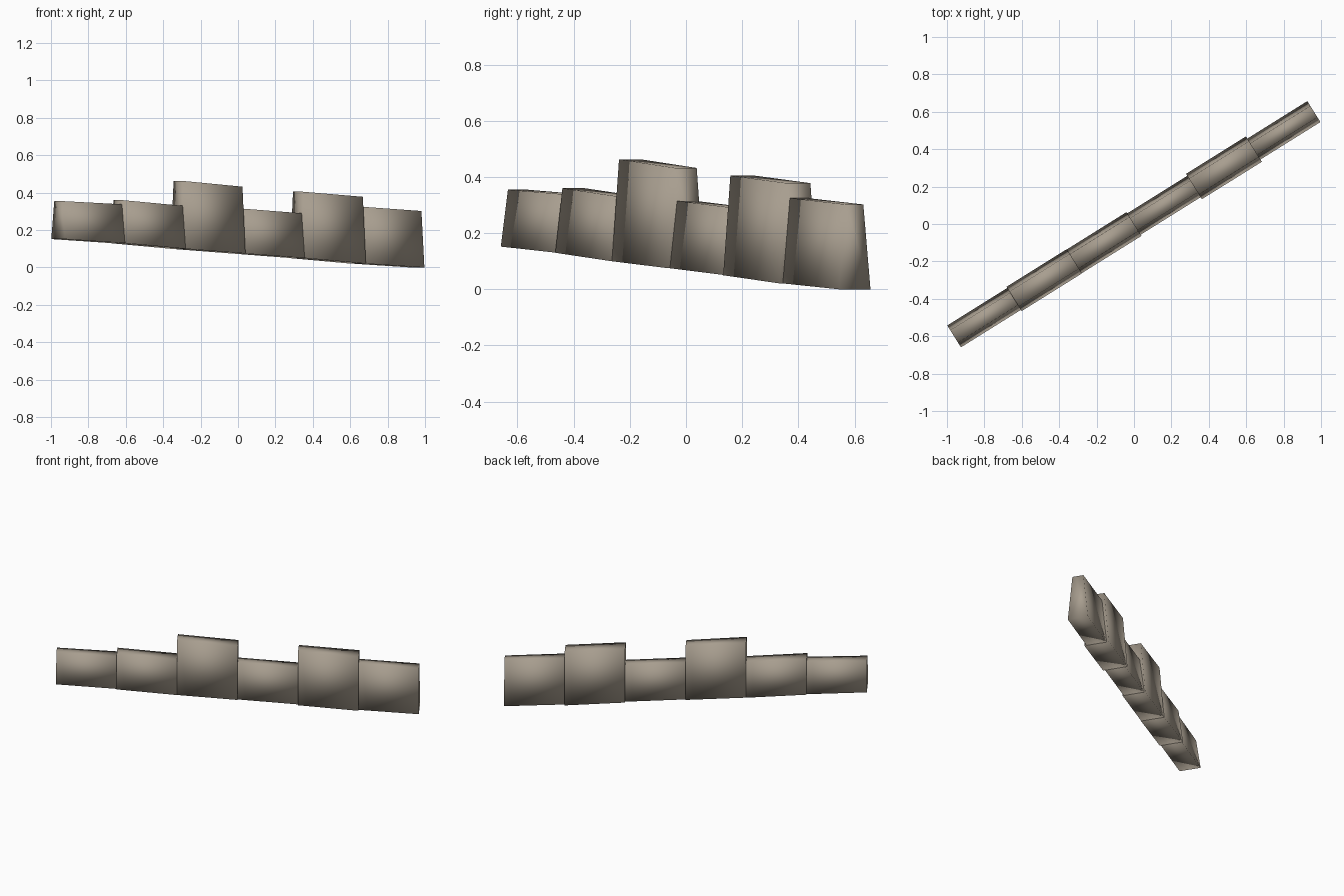
import bpy
import bmesh
from math import radians
from mathutils import Matrix

default = bpy.data.objects.get("Cube")
if default:
    bpy.data.objects.remove(default, do_unlink=True)

stone = bpy.data.materials.new("warm_grey_stone")
stone.use_nodes = True
colour = (0.39, 0.34, 0.275, 1.0)
stone.diffuse_color = colour
stone.node_tree.nodes["Principled BSDF"].inputs["Base Color"].default_value = colour

LENGTH = 0.378      # length of one block along the wall
INSET = 0.03        # how far each long side leans in at the top
TURN = Matrix.Rotation(radians(32), 4, 'Z')


def wall_block(index, width, base, top):
    """Smooth block with leaning sides; base and top give heights at both ends."""
    bm = bmesh.new()
    bmesh.ops.create_cube(bm, size=1.0)
    for v in bm.verts:
        end = 1 if v.co.x > 0 else 0
        side = 1 if v.co.y > 0 else -1
        upper = v.co.z > 0
        v.co.x = (index - 3 + end) * LENGTH
        v.co.y = side * (width / 2 - (INSET if upper else 0))
        v.co.z = (top if upper else base)[end]
    bm.transform(TURN)
    for face in bm.faces:
        face.smooth = True
    name = f"wall_block_{index + 1}"
    mesh = bpy.data.meshes.new(name)
    bm.to_mesh(mesh)
    bm.free()
    mesh.materials.append(stone)
    bpy.context.collection.objects.link(bpy.data.objects.new(name, mesh))


# Heights of the sloping ground line at each joint
ground = [0.152, 0.13, 0.10, 0.075, 0.05, 0.021, 0.0]

# Width and top heights of each block, from the high end to the low end
blocks = [
    (0.138, (0.355, 0.338)),
    (0.153, (0.360, 0.330)),
    (0.150, (0.463, 0.432)),
    (0.135, (0.315, 0.290)),
    (0.160, (0.405, 0.378)),
    (0.132, (0.325, 0.302)),
]
for i, (width, top) in enumerate(blocks):
    wall_block(i, width, ground[i:i + 2], top)
